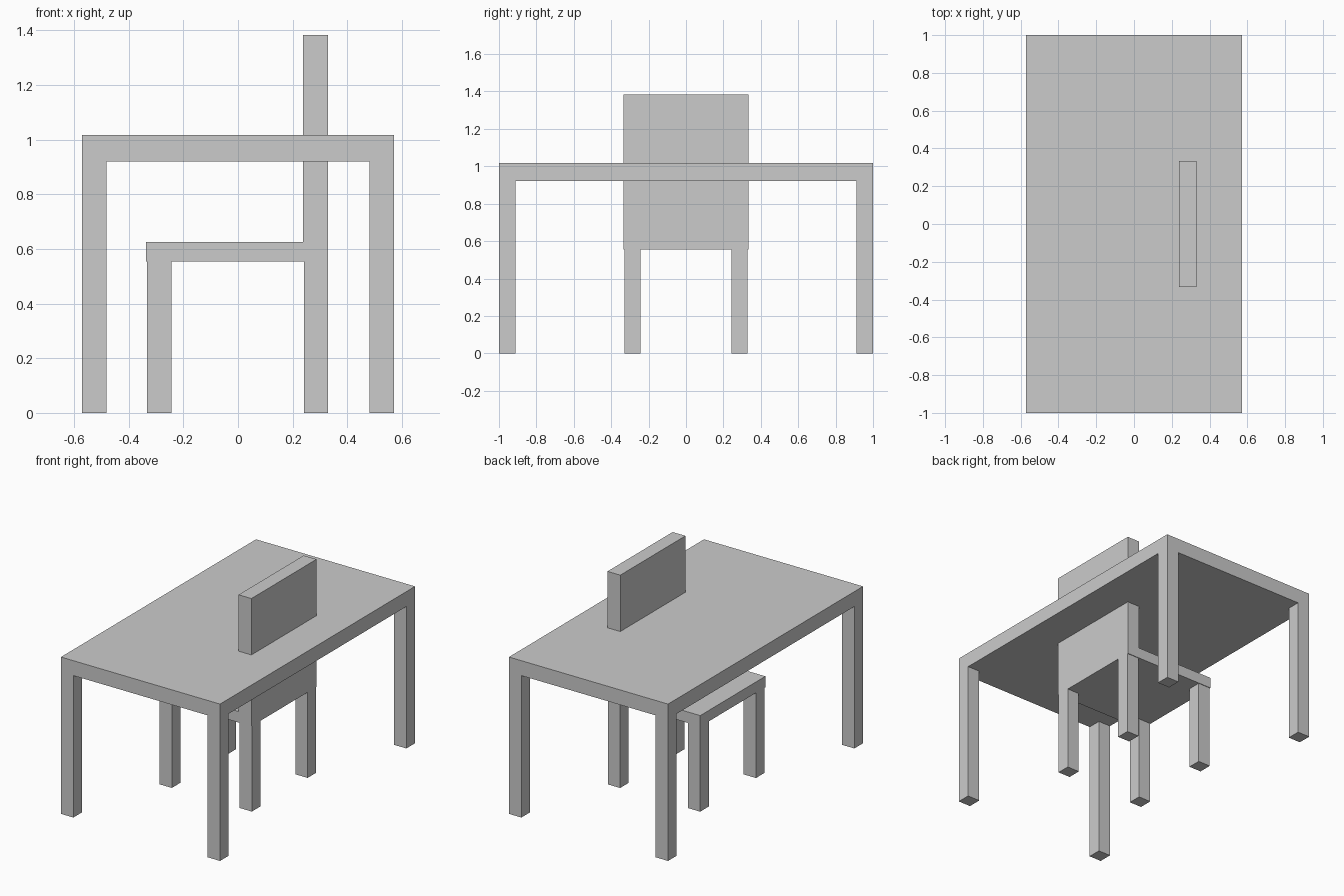
import bpy

if "Cube" in bpy.data.objects:
    bpy.data.objects.remove(bpy.data.objects["Cube"])


def box(name, x, y, z):
    """Box spanning the given (min, max) ranges."""
    bpy.ops.mesh.primitive_cube_add(size=1)
    ob = bpy.context.object
    ob.name = name
    ob.data.name = name
    spans = (x, y, z)
    size = [b - a for a, b in spans]
    mid = [(a + b) / 2 for a, b in spans]
    for v in ob.data.vertices:
        v.co = [c * s + m for c, s, m in zip(v.co, size, mid)]
    return ob


def leg_pair(name, x, y, height):
    """One leg mirrored across the y = 0 plane."""
    leg = box(name, x, y, (0, height))
    mirror = leg.modifiers.new("mirror", 'MIRROR')
    mirror.use_axis = (False, True, False)


# Table
box("table_top", (-0.571, 0.571), (-1, 1), (0.921, 1.018))
leg_pair("table_left_legs", (-0.571, -0.482), (0.911, 1), 0.921)
leg_pair("table_right_legs", (0.482, 0.571), (0.911, 1), 0.921)

# Chair, pushed under the table with its back passing through the top
box("chair_seat", (-0.336, 0.238), (-0.334, 0.334), (0.555, 0.626))
box("chair_back", (0.238, 0.330), (-0.334, 0.334), (0.555, 1.384))
leg_pair("chair_front_legs", (-0.333, -0.244), (0.242, 0.330), 0.555)
leg_pair("chair_back_legs", (0.242, 0.330), (0.242, 0.330), 0.555)
